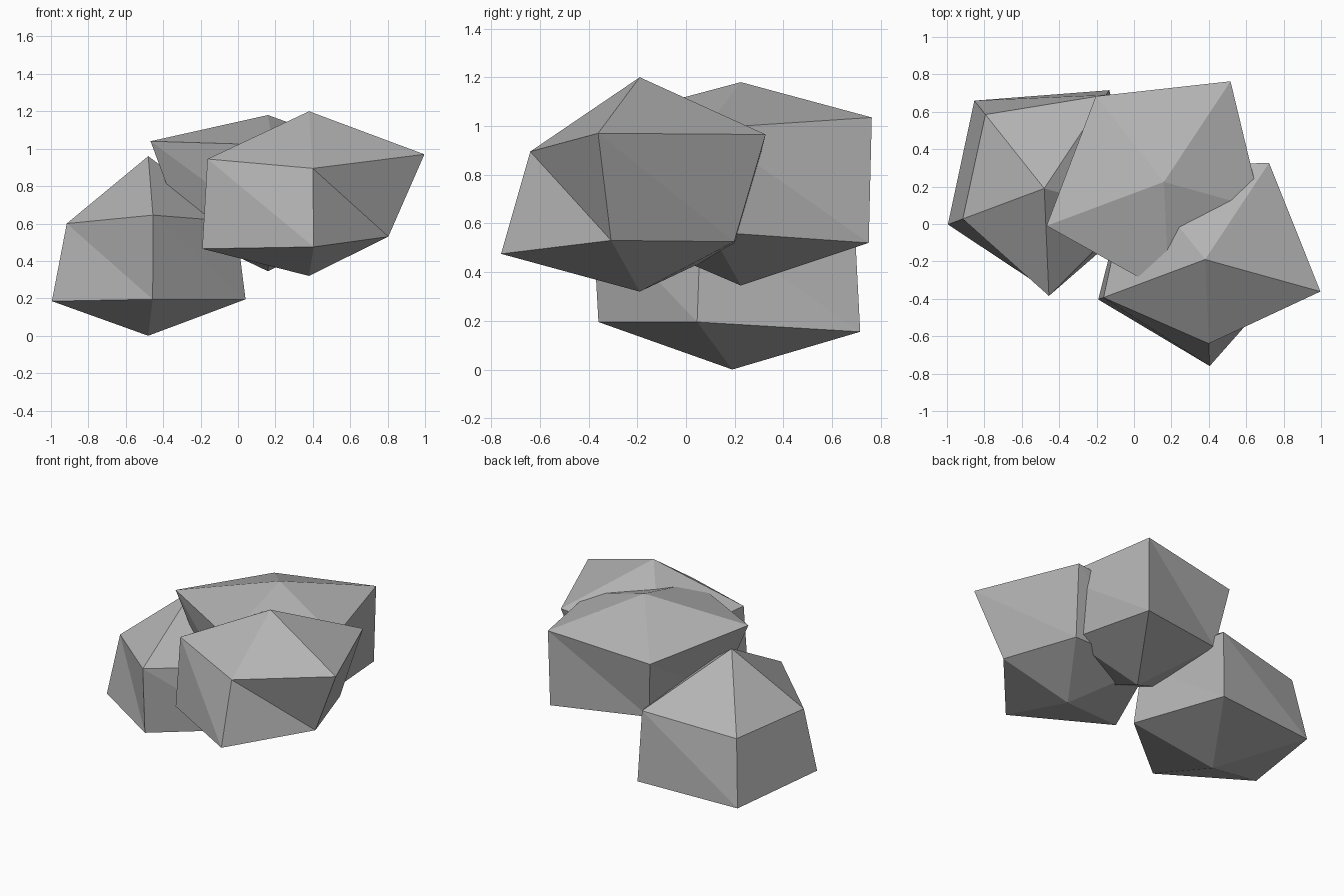
import bpy
import bmesh
from math import cos, sin, radians
from mathutils import Vector

default_cube = bpy.data.objects.get("Cube")
if default_cube:
    bpy.data.objects.remove(default_cube, do_unlink=True)

SIDES = 5
START_ANGLE = -87.5

stone_grey = bpy.data.materials.new("stone_grey")
stone_grey.use_nodes = True
stone_colour = (0.45, 0.45, 0.45, 1)
stone_grey.diffuse_color = stone_colour
shader = next(n for n in stone_grey.node_tree.nodes if n.type == "BSDF_PRINCIPLED")
shader.inputs["Base Color"].default_value = stone_colour


def make_ring(bm, centre, radii, heights):
    """Five corners at even angles, each with its own radius and height."""
    ring = []
    for i, (radius, height) in enumerate(zip(radii, heights)):
        angle = radians(START_ANGLE + i * 360 / SIDES)
        ring.append(bm.verts.new((centre[0] + radius * cos(angle),
                                  centre[1] + radius * sin(angle), height)))
    return ring


def make_rock(name, centre, bottom, top, lower, upper):
    """A five-sided boulder: two uneven rings closed by a point at each end."""
    bm = bmesh.new()
    low_tip = bm.verts.new((*centre, bottom))
    high_tip = bm.verts.new((*centre, top))
    low = make_ring(bm, centre, *lower)
    high = make_ring(bm, centre, *upper)
    for i in range(SIDES):
        j = (i + 1) % SIDES
        bm.faces.new((low_tip, low[j], low[i]))
        bm.faces.new((low[i], low[j], high[i]))
        bm.faces.new((low[j], high[j], high[i]))
        bm.faces.new((high_tip, high[i], high[j]))
    bmesh.ops.recalc_face_normals(bm, faces=bm.faces)
    mesh = bpy.data.meshes.new(name)
    bm.to_mesh(mesh)
    bm.free()
    mesh.materials.append(stone_grey)
    rock = bpy.data.objects.new(name, mesh)
    bpy.context.collection.objects.link(rock)
    return rock


# Low boulder resting on the ground
make_rock("ground_rock", centre=(-0.48, 0.19), bottom=0, top=0.96,
          lower=((0.55, 0.54, 0.63, 0.6, 0.55), (0.195, 0.195, 0.155, 0.14, 0.185)),
          upper=((0.575, 0.485, 0.6, 0.505, 0.465), (0.645, 0.61, 0.635, 0.575, 0.6)))

# Raised boulder at the back
make_rock("back_rock", centre=(0.16, 0.225), bottom=0.345, top=1.18,
          lower=((0.5, 0.46, 0.63, 0.49, 0.48), (0.56, 0.565, 0.52, 0.56, 0.56)),
          upper=((0.6, 0.54, 0.645, 0.585, 0.67), (1.02, 0.99, 1.035, 0.965, 1.04)))

# Raised boulder at the front
make_rock("front_rock", centre=(0.38, -0.19), bottom=0.32, top=1.2,
          lower=((0.57, 0.44, 0.465, 0.515, 0.61), (0.475, 0.53, 0.525, 0.51, 0.465)),
          upper=((0.45, 0.64, 0.62, 0.63, 0.58), (0.895, 0.97, 0.965, 0.9, 0.945)))
